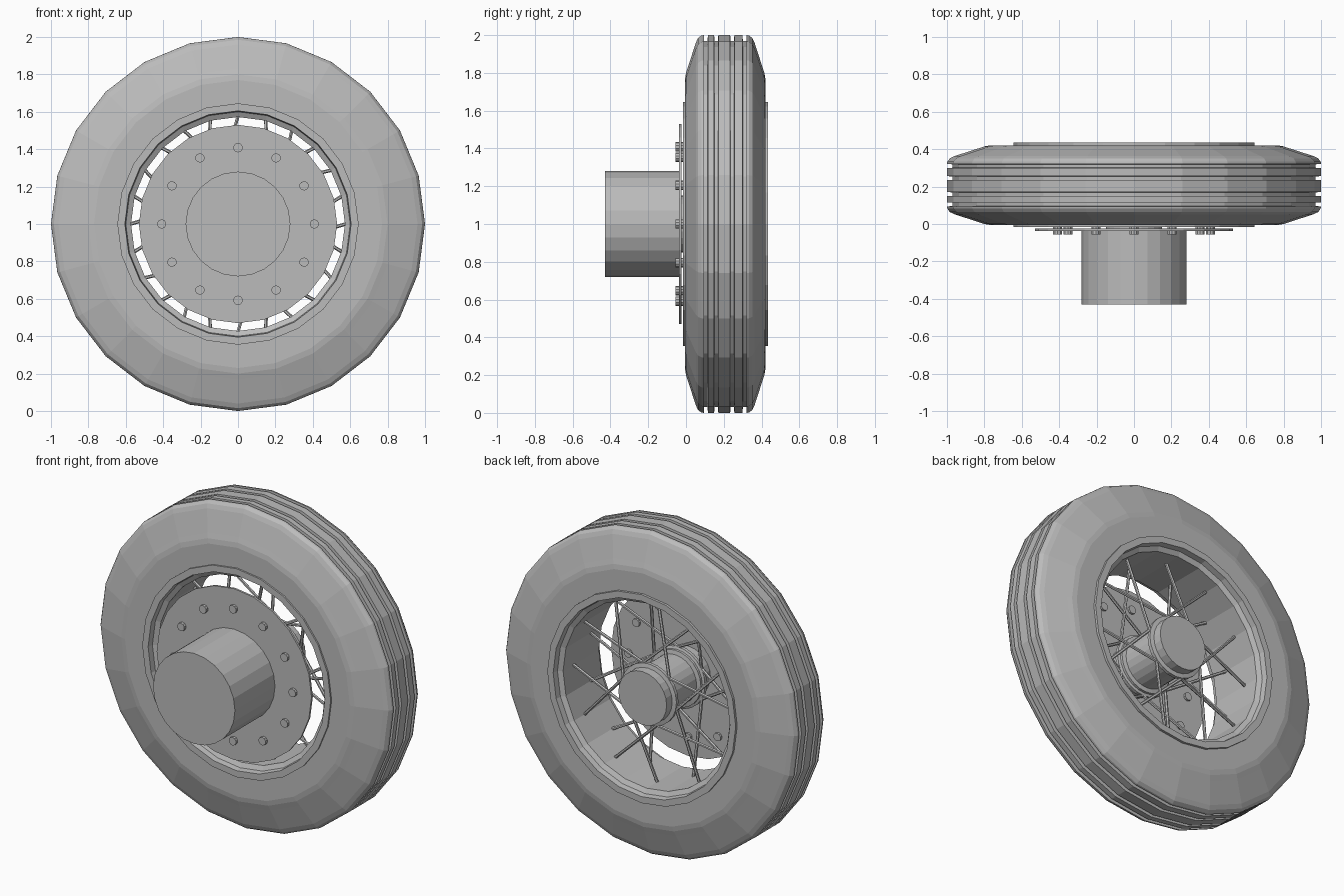
import bpy, bmesh, math
from mathutils import Vector

if "Cube" in bpy.data.objects:
    bpy.data.objects.remove(bpy.data.objects["Cube"], do_unlink=True)

grey = bpy.data.materials.new("mid grey")
grey.use_nodes = True
GREY = (0.5, 0.5, 0.5, 1)
grey.diffuse_color = GREY
grey.node_tree.nodes["Principled BSDF"].inputs["Base Color"].default_value = GREY

SIDES = 24
AXLE = Vector((0, 0, 1))


def polar(r, angle, y):
    return AXLE + Vector((r * math.cos(angle), y, r * math.sin(angle)))


def finish(name, bm):
    bmesh.ops.recalc_face_normals(bm, faces=bm.faces)
    mesh = bpy.data.meshes.new(name)
    bm.to_mesh(mesh)
    bm.free()
    mesh.materials.append(grey)
    obj = bpy.data.objects.new(name, mesh)
    bpy.context.collection.objects.link(obj)
    return obj


def lathe(name, profile, ring=False):
    """Turn a (radius, y) profile about the axle; a ring closes on itself, else the ends are capped."""
    bm = bmesh.new()
    loops = [[bm.verts.new(polar(r, math.tau * i / SIDES, y)) for i in range(SIDES)]
             for r, y in profile]
    pairs = list(zip(loops, loops[1:]))
    if ring:
        pairs.append((loops[-1], loops[0]))
    else:
        bm.faces.new(loops[0])
        bm.faces.new(loops[-1])
    for a, b in pairs:
        for i in range(SIDES):
            j = (i + 1) % SIDES
            bm.faces.new((a[i], a[j], b[j], b[i]))
    return finish(name, bm)


def rod(bm, start, end, radius, sides):
    d = end - start
    m = d.to_track_quat('Z', 'Y').to_matrix().to_4x4()
    m.translation = (start + end) / 2
    bmesh.ops.create_cone(bm, cap_ends=True, segments=sides, radius1=radius,
                          radius2=radius, depth=d.length, matrix=m)


# Tyre: rounded shoulders and four tread grooves
MID = 0.2075
shoulder = [(0.61, -0.005), (0.77, -0.005), (0.8, 0), (0.83, 0.01),
            (0.96, 0.052), (0.985, 0.064), (0.998, 0.082)]
tread = []
for g in (0.105, 0.16, 0.245, 0.31):
    tread += [(1, g - 0.011), (0.97, g - 0.009), (0.97, g + 0.009), (1, g + 0.011)]
far = [(r, 2 * MID - y) for r, y in reversed(shoulder)]
lathe("tyre", shoulder + tread + far, ring=True)

# Rim: a lip on each side and a shallow well between
half_rim = [(0.645, -0.015), (0.605, -0.015), (0.6, 0.02), (0.572, 0.035)]
lathe("rim", half_rim + [(r, 0.42 - y) for r, y in reversed(half_rim)], ring=True)

# Brake plate, axle drum and hub
lathe("brake_plate", [(0.53, -0.038), (0.53, -0.025)])
lathe("axle_drum", [(0.28, -0.43), (0.28, -0.03)])
lathe("hub", [(0.15, -0.03), (0.15, 0.06), (0.19, 0.065), (0.19, 0.085), (0.175, 0.09),
              (0.175, 0.105), (0.15, 0.11), (0.15, 0.34), (0.19, 0.345), (0.19, 0.365),
              (0.165, 0.37), (0.165, 0.425)])

# Bolts through the brake plate
bm = bmesh.new()
for i in range(12):
    a = math.tau * i / 12
    rod(bm, polar(0.408, a, -0.055), polar(0.408, a, -0.012), 0.025, 10)
finish("plate_bolts", bm)

# Crossed wire spokes, one set for each hub flange
bm = bmesh.new()
for hub_y, rim_y, shift in ((0.355, 0.28, 0), (0.075, 0.14, math.radians(15))):
    for i in range(12):
        a = math.tau * i / 12 + shift
        lean = math.radians(50 if i % 2 else -50)
        rod(bm, polar(0.18, a + lean, hub_y), polar(0.575, a, rim_y), 0.0095, 6)
finish("spokes", bm)
